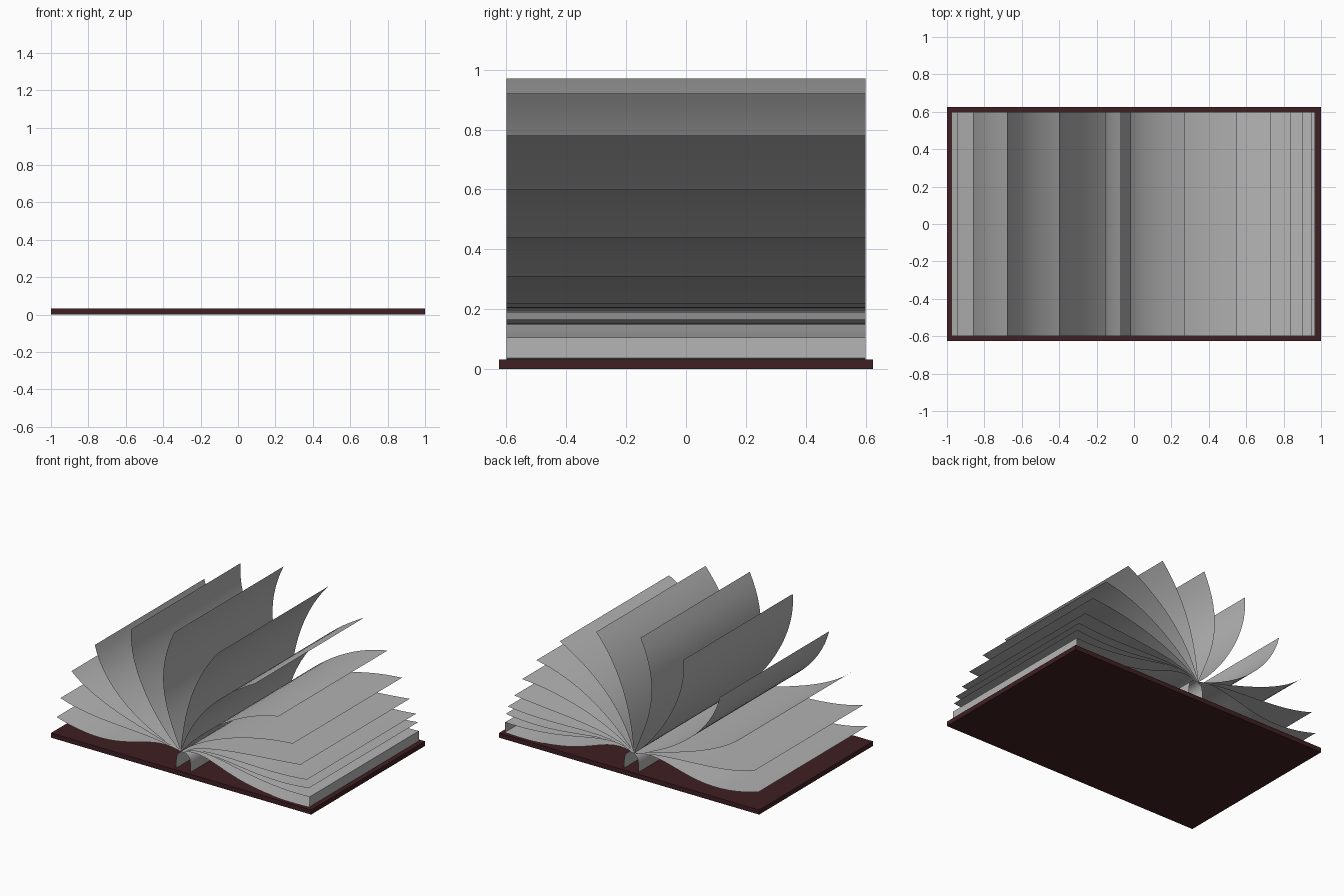
import bpy, bmesh
from mathutils import Vector
from mathutils.geometry import interpolate_bezier

if "Cube" in bpy.data.objects:
    bpy.data.objects.remove(bpy.data.objects["Cube"])


def material(name, rgb):
    m = bpy.data.materials.new(name)
    m.diffuse_color = (*rgb, 1)
    m.use_nodes = True
    m.node_tree.nodes["Principled BSDF"].inputs["Base Color"].default_value = m.diffuse_color
    return m


paper = material("paper grey", (0.46, 0.46, 0.46))
leather = material("dark red cover", (0.05, 0.014, 0.016))
HALF = 0.6           # half the page height along y
ROOT = (-0.02, 0.155)  # where all the pages meet (x, z)


def finish(bm, name, mat):
    me = bpy.data.meshes.new(name)
    bm.to_mesh(me)
    bm.free()
    me.materials.append(mat)
    ob = bpy.data.objects.new(name, me)
    bpy.context.collection.objects.link(ob)
    return ob


def sheet(name, profile):
    """Thin sheet: an x/z profile swept along y."""
    bm = bmesh.new()
    rows = [[bm.verts.new((x, y, z)) for y in (-HALF, HALF)] for x, z in profile]
    for a, b in zip(rows, rows[1:]):
        f = bm.faces.new((a[0], b[0], b[1], a[1]))
        f.smooth = True
    return finish(bm, name, paper)


def page_curve(p1, p2, tip):
    pts = [Vector((x, z, 0)) for x, z in (ROOT, p1, p2, tip)]
    return [(p.x, p.y) for p in interpolate_bezier(*pts, 20)]


# Fanned pages, left to right: two bend handles and the free edge (x, z)
pages = [
    ((-.30, .24), (-.45, -.02), (-.975, .14)),
    ((-.30, .23), (-.65, .18), (-.945, .28)),
    ((-.30, .24), (-.66, .31), (-.86, .49)),
    ((-.25, .22), (-.60, .40), (-.68, .72)),
    ((-.16, .26), (-.43, .60), (-.40, .905)),
    ((-.10, .36), (-.25, .60), (-.07, .97)),
    ((.00, .40), (.06, .68), (.27, .92)),
    ((.06, .42), (.25, .62), (.55, .78)),
    ((.12, .32), (.38, .54), (.73, .60)),
    ((.15, .30), (.50, .42), (.84, .44)),
    ((.18, .27), (.55, .27), (.90, .31)),
    ((.20, .26), (.55, .17), (.95, .22)),
    ((.20, .265), (.50, .10), (.965, .165)),
]
for i, p in enumerate(pages):
    sheet(f"page_{i + 1}", page_curve(*p))

# Resting page stack on the right: top, outer edge and underside
sheet("stack_top", page_curve((.20, .27), (.45, .08), (.97, .105)))
sheet("stack_edge", [(.97, .105), (.97, .036)])
sheet("stack_bottom", page_curve((.24, .24), (.30, .0), (.97, .036)))

# Rounded spine lining below the page roots
sheet("spine_lining", [(-.055, .03), (-.055, .09), (-.048, .13), (-.02, .155),
                       (.02, .155), (.048, .13), (.055, .09), (.055, .03)])

# Flat open cover
bm = bmesh.new()
bmesh.ops.create_cube(bm, size=1)
bmesh.ops.scale(bm, vec=(2, 1.25, 0.032), verts=bm.verts)
bmesh.ops.translate(bm, vec=(0, 0, 0.016), verts=bm.verts)
finish(bm, "cover", leather)
